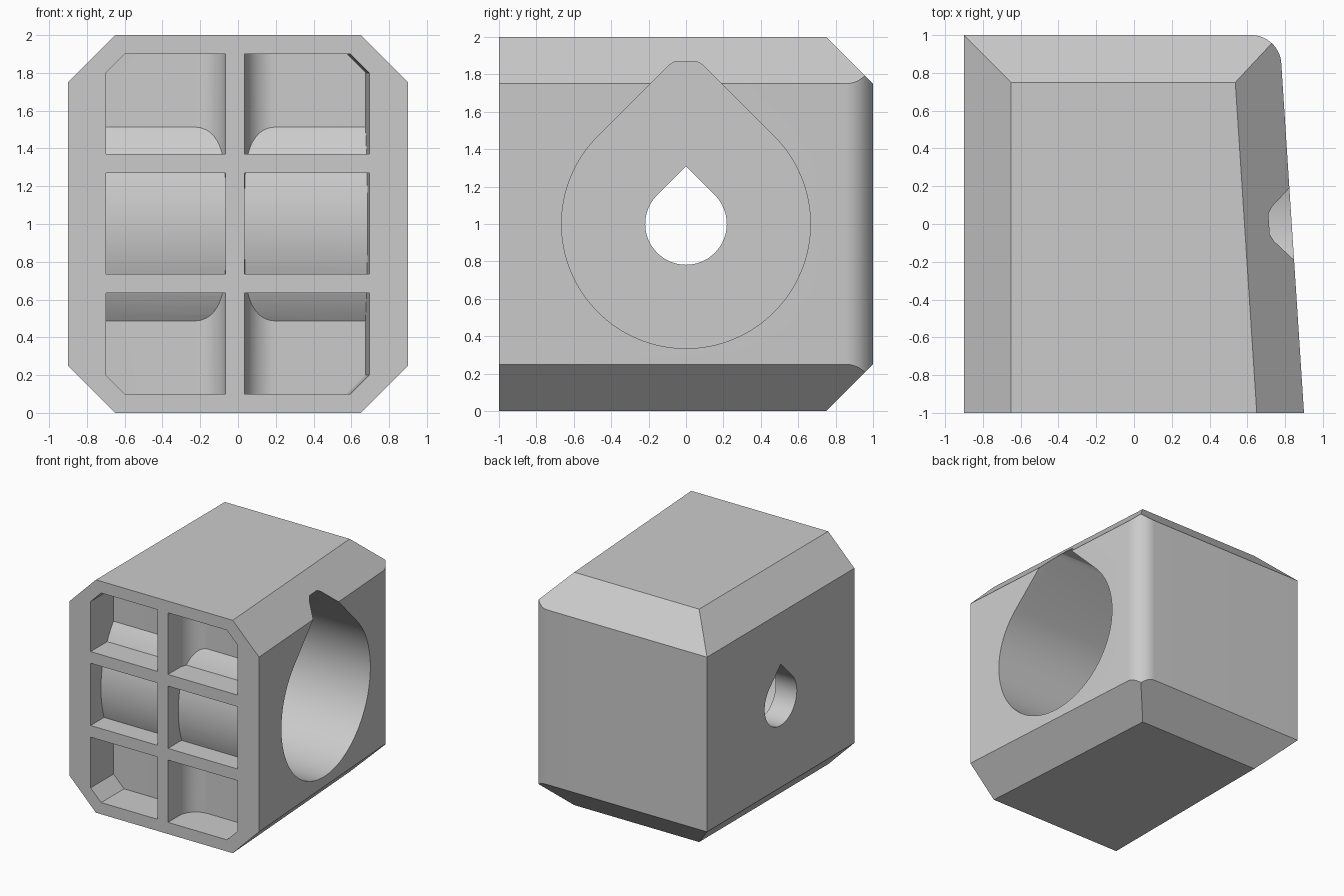
import bpy, bmesh
from math import sin, cos, radians, sqrt

cube = bpy.data.objects.get("Cube")
if cube:
    bpy.data.objects.remove(cube, do_unlink=True)

GREY = (0.6, 0.6, 0.6, 1)
mat = bpy.data.materials.new("light_grey")
mat.use_nodes = True
mat.diffuse_color = GREY
mat.node_tree.nodes["Principled BSDF"].inputs["Base Color"].default_value = GREY

TILT = 0.065      # inward lean of the right face per unit of depth
CENTRE = 1.0      # bore axis height


def right_x(y, wall=0.0):
    return 0.9 - wall - TILT * (y + 1)


def loft(name, rings):
    """Closed solid through matching rings of points."""
    bm = bmesh.new()
    loops = [[bm.verts.new(p) for p in ring] for ring in rings]
    n = len(loops[0])
    for a, b in zip(loops, loops[1:]):
        for i in range(n):
            j = (i + 1) % n
            bm.faces.new((a[i], a[j], b[j], b[i]))
    bm.faces.new(loops[0])
    bm.faces.new(loops[-1])
    bmesh.ops.recalc_face_normals(bm, faces=bm.faces)
    mesh = bpy.data.meshes.new(name)
    bm.to_mesh(mesh)
    bm.free()
    mesh.materials.append(mat)
    ob = bpy.data.objects.new(name, mesh)
    bpy.context.collection.objects.link(ob)
    return ob


def along_x(name, profile, x0, x1):
    return loft(name, [[(x, y, z) for y, z in profile] for x in (x0, x1)])


def along_z(name, profile, z0, z1):
    return loft(name, [[(x, y, z) for x, y in profile] for z in (z0, z1)])


def arc(cx, cy, r, start, end, steps):
    angles = [radians(start + (end - start) * i / steps) for i in range(steps + 1)]
    return [(cx + r * cos(a), cy + r * sin(a)) for a in angles]


def boolean(target, tool, operation):
    """Apply a boolean and discard the tool."""
    mod = target.modifiers.new("cut", 'BOOLEAN')
    mod.operation, mod.solver, mod.object = operation, 'EXACT', tool
    bpy.context.view_layer.objects.active = target
    bpy.ops.object.modifier_apply(modifier=mod.name)
    bpy.data.objects.remove(tool, do_unlink=True)


# Block: leaning right side, chamfered top and bottom on three sides
def block_ring(z, inset):
    back = 1 - inset
    return [(-0.9 + inset, -1, z), (right_x(-1, inset), -1, z),
            (right_x(back, inset), back, z), (-0.9 + inset, back, z)]


C = 0.25
block = loft("block", [block_ring(0, C), block_ring(C, 0),
                       block_ring(2 - C, 0), block_ring(2, C)])

# Rounded back right upright edge
R = 0.16
cx, cy = right_x(1 - R, R), 1 - R
corner = arc(cx, cy, R, 3.7, 90, 16) + [(cx, 1.2), (1.1, 1.2), (1.1, cy)]
boolean(block, along_z("corner_cutter", corner, -0.1, 2.1), 'DIFFERENCE')

# Large bore with a flattened teardrop roof, open on the right
R = 0.665
bore = arc(0, CENTRE, R, 135, 405, 96)
bore += [(0.09, CENTRE + R * sqrt(2) - 0.09), (0.055, 1.87),
         (-0.055, 1.87), (-0.09, CENTRE + R * sqrt(2) - 0.09)]
boolean(block, along_x("bore_cutter", bore, -0.7, 1.2), 'DIFFERENCE')

# Small teardrop hole through the left wall
R = 0.218
hole = arc(0, CENTRE, R, 135, 405, 64) + [(0, CENTRE + R * sqrt(2))]
boolean(block, along_x("hole_cutter", hole, -1.2, -0.6), 'DIFFERENCE')

# Front pockets: six cells rounded into the centre rib, clear of the bore sleeve
BACK, FRONT, R = -0.69, -1.1, 0.16
RIB = {-1: -0.065, 1: 0.035}
for side, rib in RIB.items():
    fillet = [(rib + side * (R - R * sin(a)), BACK - R + R * cos(a))
              for a in [radians(90 * i / 12) for i in range(13)]]
    plan = fillet + [(rib, FRONT), (side, FRONT), (side, BACK)]
    for z0, z1 in ((0.0, 0.635), (0.735, 1.27), (1.37, 2.0)):
        cell = along_z("cell_cutter", plan, z0, z1)
        outline = []
        for y in (-1.2, -0.6):
            r, k = right_x(y, 0.205), 0.1
            outline.append([(-0.7, y, 0.2), (-0.7 + k, y, 0.1), (r - k, y, 0.1), (r, y, 0.2),
                            (r, y, 1.8), (r - k, y, 1.9), (-0.7 + k, y, 1.9), (-0.7, y, 1.8)])
        boolean(cell, loft("pocket_outline", outline), 'INTERSECT')
        sleeve = arc(0, CENTRE, 0.86, 0, 356.25, 95)
        boolean(cell, along_x("sleeve_cutter", sleeve, -1.2, 1.2), 'DIFFERENCE')
        boolean(block, cell, 'DIFFERENCE')

# Smooth curves, crisp edges
bpy.ops.object.select_all(action='DESELECT')
block.select_set(True)
bpy.context.view_layer.objects.active = block
bpy.ops.object.shade_smooth_by_angle(angle=radians(25))
